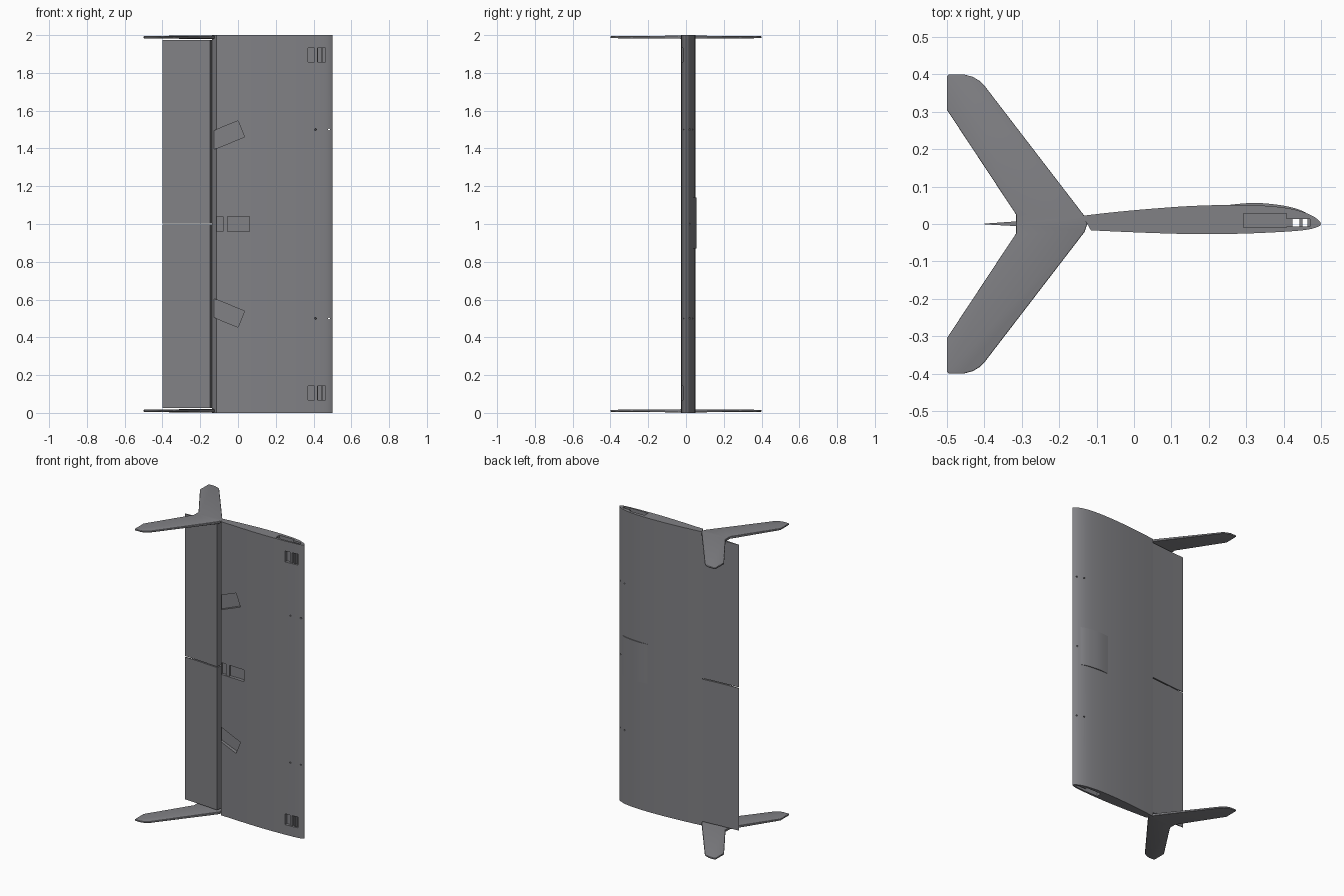
import bpy, bmesh, math
from mathutils import Matrix, Vector

cube = bpy.data.objects.get("Cube")
if cube:
    bpy.data.objects.remove(cube, do_unlink=True)

GREY = (0.22, 0.22, 0.235, 1)
mat = bpy.data.materials.new("matte grey")
mat.use_nodes = True
mat.diffuse_color = GREY
mat.node_tree.nodes["Principled BSDF"].inputs["Base Color"].default_value = GREY


def make(name, bm, smooth=True):
    bmesh.ops.recalc_face_normals(bm, faces=bm.faces)
    me = bpy.data.meshes.new(name)
    bm.to_mesh(me)
    bm.free()
    me.materials.append(mat)
    ob = bpy.data.objects.new(name, me)
    bpy.context.collection.objects.link(ob)
    if smooth:
        smooth_shade(ob)
    return ob


def smooth_shade(ob):
    bpy.ops.object.select_all(action='DESELECT')
    ob.select_set(True)
    bpy.context.view_layer.objects.active = ob
    bpy.ops.object.shade_smooth_by_angle(angle=math.radians(25))


def prism(name, pts, z0, z1, smooth=True):
    """Extrude an x-y outline from z0 to z1."""
    bm = bmesh.new()
    face = bm.faces.new([bm.verts.new((x, y, z0)) for x, y in pts])
    top = bmesh.ops.extrude_face_region(bm, geom=[face])["geom"]
    verts = [v for v in top if isinstance(v, bmesh.types.BMVert)]
    bmesh.ops.translate(bm, verts=verts, vec=(0, 0, z1 - z0))
    return make(name, bm, smooth)


def box(name, x, y, z, pivot=None, angle=0):
    """Box from (min, max) pairs, optionally turned about the y axis."""
    bm = bmesh.new()
    c = Vector([sum(r) / 2 for r in (x, y, z)])
    s = [r[1] - r[0] for r in (x, y, z)]
    bmesh.ops.create_cube(bm, size=1, matrix=Matrix.Translation(c) @ Matrix.Diagonal((*s, 1)))
    if pivot:
        bmesh.ops.rotate(bm, verts=bm.verts, cent=pivot, matrix=Matrix.Rotation(angle, 3, 'Y'))
    return make(name, bm, False)


def pin(name, x, z, tilt=0):
    """Small round drill running along y."""
    bm = bmesh.new()
    m = (Matrix.Translation((x, 0.012, z)) @ Matrix.Rotation(tilt, 4, 'Z')
         @ Matrix.Rotation(math.pi / 2, 4, 'X'))
    bmesh.ops.create_cone(bm, cap_ends=True, segments=12, radius1=0.005, radius2=0.005,
                          depth=0.2, matrix=m)
    return make(name, bm, False)


def spline(p, steps=3):
    """Smooth open curve through the given points."""
    p = [Vector(q) for q in p]
    out = []
    for i in range(len(p) - 1):
        a, b, c, d = p[max(i - 1, 0)], p[i], p[i + 1], p[min(i + 2, len(p) - 1)]
        for k in range(steps):
            t = k / steps
            out.append(0.5 * (2 * b + (c - a) * t + (2 * a - 5 * b + 4 * c - d) * t * t
                              + (3 * b - a - 3 * c + d) * t ** 3))
    return [tuple(v) for v in out] + [tuple(p[-1])]


# Main wing panel with a slanted rear face
section = spline([(-0.138, 0.022), (-0.05, 0.032), (0.05, 0.041), (0.15, 0.048), (0.25, 0.051),
                  (0.33, 0.05), (0.4, 0.044), (0.45, 0.033), (0.485, 0.017), (0.5, 0.0),
                  (0.485, -0.010), (0.45, -0.017), (0.38, -0.022), (0.28, -0.026),
                  (0.16, -0.027), (0.02, -0.023), (-0.115, -0.017)])
wing = prism("wing_panel", section, 0, 2, False)

# Equipment pockets along the lower skin
cutters = [box("centre_pocket", (-0.115, 0.062), (-0.05, 0.0), (0.96, 1.04))]
for s in (1, -1):
    z = 1 + s * 0.5
    cutters.append(box("servo_pocket", (-0.22, 0.0), (-0.05, 0.002), (z - 0.046, z + 0.046),
                       (0.0, 0, z + s * 0.047), -s * math.radians(22)))
    z = 1 + s * 0.895
    cutters.append(box("motor_pocket", (0.37, 0.463), (-0.05, -0.002), (z - 0.037, z + 0.037)))
    # Recesses in the end faces
    e = 1 + s
    zr = sorted((e + s * 0.05, e - s * 0.05))
    cutters.append(box("end_recess", (0.293, 0.408), (-0.0095, 0.028), zr))
    cutters.append(box("end_slot", (0.4075, 0.47), (-0.0067, 0.0137), zr))
    # Fixing holes
    z = 1 + s * 0.5
    cutters.append(pin("front_hole", 0.482, z))
    cutters.append(pin("rear_hole", 0.425, z, -0.45))

# Square channels running the whole span
for x in ((0.424, 0.442), (0.4505, 0.464)):
    cutters.append(box("channel", x, (-0.0065, 0.0135), (-0.1, 2.1)))

# Sensor hole in the leading edge
bm = bmesh.new()
bmesh.ops.create_cone(bm, cap_ends=True, segments=12, radius1=0.005, radius2=0.005, depth=0.04,
                      matrix=Matrix.Translation((0.48, 0.034, 1)) @ Matrix.Rotation(math.pi / 2, 4, 'X'))
cutters.append(make("sensor_hole", bm, False))

for c in cutters:
    c.hide_render = True
    mod = wing.modifiers.new(c.name, 'BOOLEAN')
    mod.operation, mod.solver, mod.object = 'DIFFERENCE', 'EXACT', c
bpy.context.view_layer.update()
carved = bpy.data.meshes.new_from_object(wing.evaluated_get(bpy.context.evaluated_depsgraph_get()))
wing.modifiers.clear()
wing.data = carved
for c in cutters:
    bpy.data.objects.remove(c, do_unlink=True)
smooth_shade(wing)

# Ribs inside the pockets
box("centre_pocket_rib", (-0.08, -0.055), (-0.014, 0.001), (0.96, 1.04))
for s, side in ((1, "upper"), (-1, "lower")):
    z = 1 + s * 0.895
    box(side + "_motor_pocket_rib", (0.405, 0.42), (-0.017, -0.001), (z - 0.037, z + 0.037))

# Shallow blister on the upper skin
prism("blister", spline([(0.25, 0.0505), (0.3, 0.0555), (0.345, 0.0555), (0.4, 0.049),
                         (0.44, 0.039), (0.465, 0.027)]) + [(0.44, 0.028), (0.25, 0.035)], 0.87, 1.14)

# Hinged control surfaces, split at mid span
flap = [(-0.1385, 0.0215), (-0.25, 0.0115), (-0.4, 0.001), (-0.4, -0.001), (-0.27, -0.008), (-0.148, -0.017)]
for name, z0, z1 in (("lower_control_surface", 0.027, 0.997), ("upper_control_surface", 1.003, 1.973)):
    prism(name, flap, z0, z1)

# Swept twin fins on both ends, thinner toward the tips
outline = [(-0.125, 0), (-0.132, 0.021), (-0.4, 0.37), (-0.412, 0.382), (-0.43, 0.393),
           (-0.455, 0.4), (-0.495, 0.4), (-0.5, 0.395), (-0.5, 0.305), (-0.315, 0.025), (-0.315, 0)]
for name, zc in (("lower_end_fins", 0.011), ("upper_end_fins", 1.989)):
    fin = prism(name, outline, -1, 1, False)
    for v in fin.data.vertices:
        v.co.z = zc + v.co.z * (0.0085 - 0.008 * v.co.y)
    # Round the outer edges, keeping the centre line open for the mirror
    bm = bmesh.new()
    bm.from_mesh(fin.data)
    mid = [f for f in bm.faces if all(abs(v.co.y) < 1e-6 for v in f.verts)]
    bmesh.ops.delete(bm, geom=mid, context='FACES_ONLY')
    rim = [ed for ed in bm.edges if len(ed.link_faces) == 2
           and abs(ed.verts[0].co.z - ed.verts[1].co.z) < 0.004]
    bmesh.ops.bevel(bm, geom=rim, offset=0.004, segments=3, profile=0.5, affect='EDGES')
    bm.to_mesh(fin.data)
    bm.free()
    smooth_shade(fin)
    mirror = fin.modifiers.new("Mirror", 'MIRROR')
    mirror.use_axis = (False, True, False)
